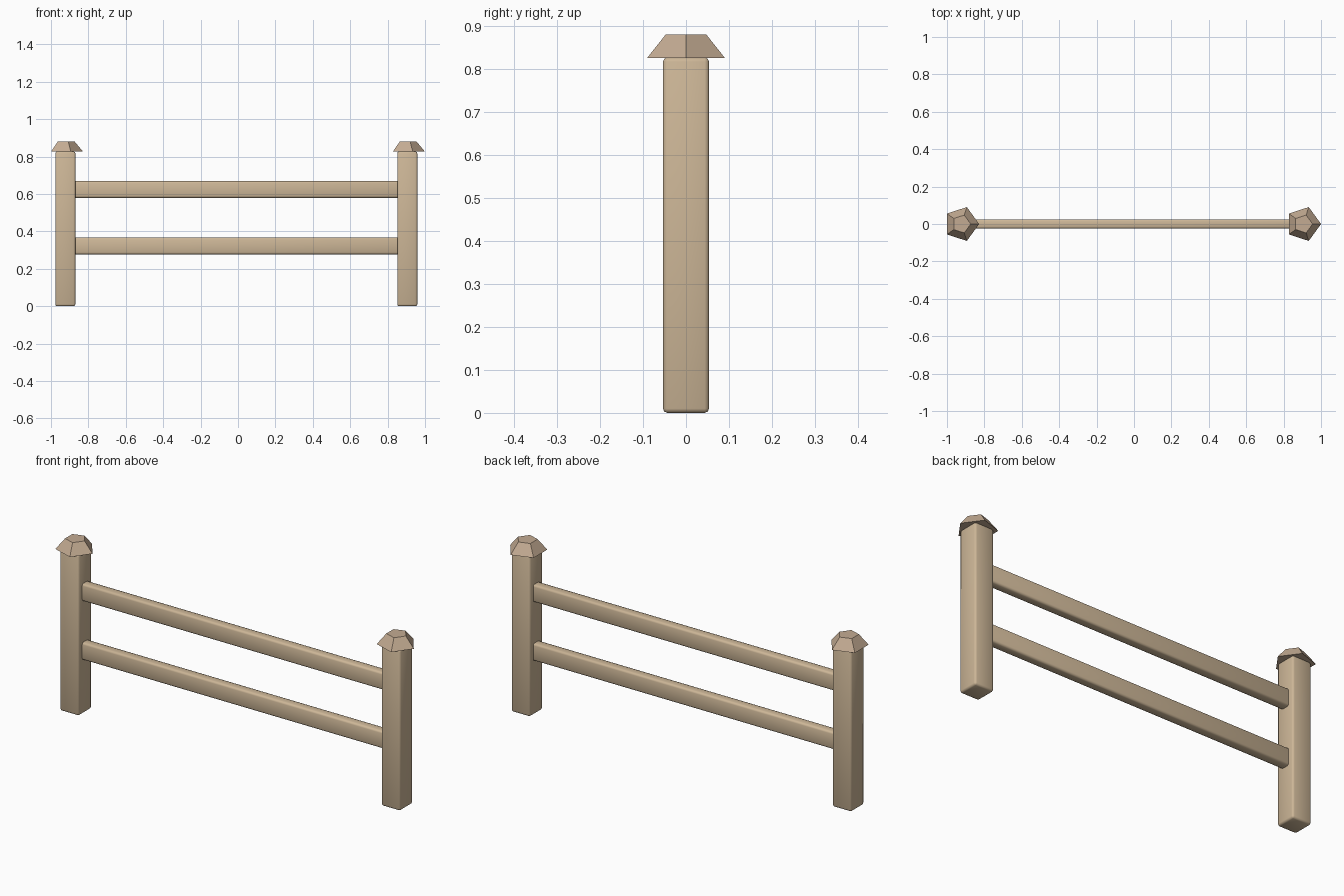
import bpy
from math import pi

if "Cube" in bpy.data.objects:
    bpy.data.objects.remove(bpy.data.objects["Cube"])

LEFT, RIGHT = -0.923, 0.905      # post centres
POST_W, POST_H = 0.107, 0.827


def material(name, rgb):
    m = bpy.data.materials.new(name)
    m.diffuse_color = (*rgb, 1)
    m.use_nodes = True
    m.node_tree.nodes["Principled BSDF"].inputs["Base Color"].default_value = m.diffuse_color
    return m


WOOD = material("wood", (0.61, 0.47, 0.31))
CAP_WOOD = material("cap_wood", (0.55, 0.41, 0.29))


def beam(name, centre, size, bevel):
    """Softly bevelled, smooth-shaded timber."""
    bpy.ops.mesh.primitive_cube_add(size=1, location=centre)
    ob = bpy.context.object
    ob.name = name
    ob.scale = size
    bpy.ops.object.transform_apply(location=False, rotation=False, scale=True)
    mod = ob.modifiers.new("bevel", 'BEVEL')
    mod.width = bevel
    mod.segments = 2
    ob.data.shade_smooth()
    ob.data.materials.append(WOOD)


def cap(name, x):
    """Five-sided tapered cap with one corner facing +x."""
    depth = 0.054
    bpy.ops.mesh.primitive_cone_add(vertices=5, radius1=0.095, radius2=0.05,
                                    depth=depth,
                                    location=(x, 0, POST_H + depth / 2 - 0.001),
                                    rotation=(0, 0, -pi / 2))
    ob = bpy.context.object
    ob.name = name
    ob.data.materials.append(CAP_WOOD)


# Posts and caps
for side, x in (("left", LEFT), ("right", RIGHT)):
    beam(side + "_post", (x, 0, POST_H / 2), (POST_W, POST_W, POST_H), 0.01)
    cap(side + "_post_cap", x)

# Rails, ends let into the posts
for name, z in (("lower_rail", 0.322), ("upper_rail", 0.624)):
    beam(name, ((LEFT + RIGHT) / 2, 0, z),
         (RIGHT - LEFT - 0.06, 0.049, 0.089), 0.01)
